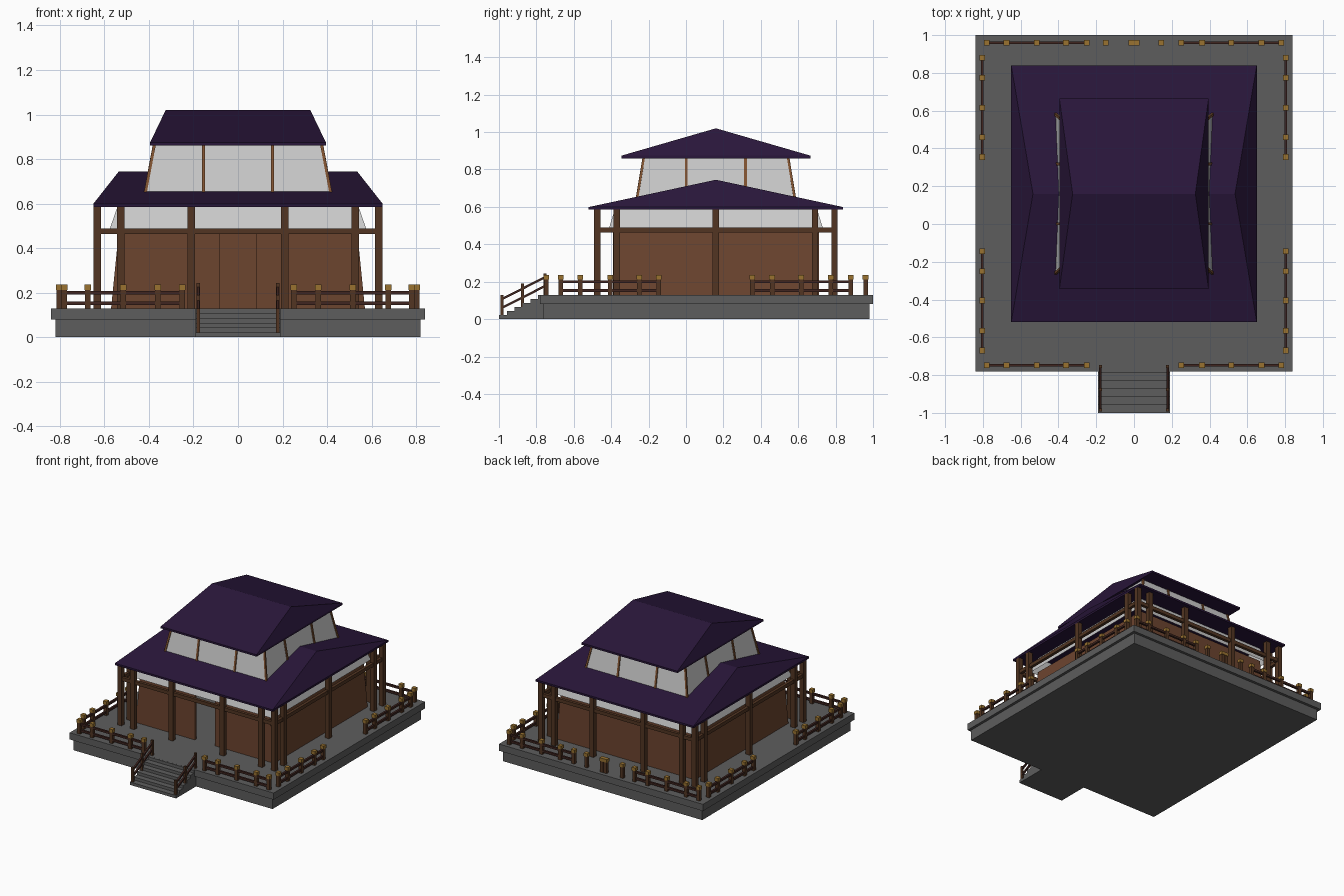
import bpy
from mathutils import Vector

if "Cube" in bpy.data.objects:
    bpy.data.objects.remove(bpy.data.objects["Cube"])

CY = 0.16  # centre of the building in y


def material(name, rgb):
    m = bpy.data.materials.new(name)
    m.diffuse_color = (*rgb, 1)
    m.use_nodes = True
    m.node_tree.nodes["Principled BSDF"].inputs["Base Color"].default_value = m.diffuse_color
    return m


STONE = material("stone", (0.11, 0.11, 0.11))
PLASTER = material("plaster", (0.6, 0.6, 0.6))
PANEL = material("wood_panel", (0.15, 0.058, 0.028))
WOOD = material("dark_wood", (0.085, 0.036, 0.016))
RAIL = material("rail_wood", (0.05, 0.018, 0.014))
TRIM = material("light_wood", (0.22, 0.085, 0.03))
GOLD = material("gold", (0.32, 0.17, 0.03))
TILE = material("roof_tile", (0.022, 0.008, 0.042))


def mesh(name, verts, faces, mat):
    me = bpy.data.meshes.new(name)
    me.from_pydata(verts, [], faces)
    me.materials.append(mat)
    ob = bpy.data.objects.new(name, me)
    bpy.context.collection.objects.link(ob)
    return ob


def rect(x0, x1, y0, y1, z):
    return [(x0, y0, z), (x1, y0, z), (x1, y1, z), (x0, y1, z)]


def loft(name, loops, mat, caps=True):
    """Stack of four-point loops joined by quads."""
    verts = [v for loop in loops for v in loop]
    faces = [(4 * k + i, 4 * k + (i + 1) % 4, 4 * k + 4 + (i + 1) % 4, 4 * k + 4 + i)
             for k in range(len(loops) - 1) for i in range(4)]
    if caps:
        n = len(verts)
        faces += [(3, 2, 1, 0), (n - 4, n - 3, n - 2, n - 1)]
    return mesh(name, verts, faces, mat)


def box(name, x0, x1, y0, y1, z0, z1, mat):
    return loft(name, [rect(x0, x1, y0, y1, z0), rect(x0, x1, y0, y1, z1)], mat)


def post(name, x, y, z0, z1, w, mat):
    h = w / 2
    return box(name, x - h, x + h, y - h, y + h, z0, z1, mat)


def bar(name, a, b, w, mat):
    """Square bar between two points."""
    a, b = Vector(a), Vector(b)
    d = (b - a).normalized()
    s = d.cross(Vector((0, 0, 1)) if abs(d.z) < 0.9 else Vector((0, 1, 0))).normalized() * w / 2
    u = s.cross(d)
    ring = [-s - u, s - u, s + u, -s + u]
    return loft(name, [[a + r for r in ring], [b + r for r in ring]], mat)


def roof(name, hx, hy, z0, ridge, z1):
    lip = 0.014
    verts = rect(-hx, hx, CY - hy, CY + hy, z0) + rect(-hx, hx, CY - hy, CY + hy, z0 + lip)
    verts += [(-ridge, CY, z1), (ridge, CY, z1)]
    faces = [(3, 2, 1, 0)] + [(i, (i + 1) % 4, 4 + (i + 1) % 4, 4 + i) for i in range(4)]
    faces += [(4, 5, 9, 8), (5, 6, 9), (6, 7, 8, 9), (7, 4, 8)]
    return mesh(name, verts, faces, TILE)


# Stone platform and stairs
box("base_lower", -0.82, 0.82, -0.765, 0.98, 0, 0.08, STONE)
box("base_upper", -0.84, 0.84, -0.78, 1.0, 0.08, 0.13, STONE)
for i in range(6):
    box("step", -0.19, 0.19, -1.0 + 0.042 * i, -0.76, 0.0216 * i, 0.0216 * (i + 1), STONE)

# Wooden walls with an open doorway in front
for s in (-1, 1):
    side = [[(s * x, y, z) for x, y in ((xo, -0.39), (xo, 0.71), (xo - 0.02, 0.71), (xo - 0.02, -0.39))]
            for xo, z in ((0.57, 0.13), (0.535, 0.48))]
    loft("side_wall", side, PANEL)
    y0, y1 = -0.39, -0.37
    front = [[(s * 0.083, y0, z), (s * x, y0, z), (s * x, y1, z), (s * 0.083, y1, z)]
             for x, z in ((0.57, 0.13), (0.535, 0.48))]
    loft("front_wall", front, PANEL)
loft("back_wall", [rect(-0.57, 0.57, 0.69, 0.71, 0.13), rect(-0.535, 0.535, 0.69, 0.71, 0.48)], PANEL)

# Plaster bands of both storeys
loft("clerestory", [rect(-0.58, 0.58, CY - 0.575, CY + 0.575, 0.475),
                    rect(-0.54, 0.54, CY - 0.54, CY + 0.54, 0.59)], PLASTER, False)
loft("upper_walls", [rect(-0.418, 0.418, CY - 0.423, CY + 0.423, 0.64),
                     rect(-0.375, 0.375, CY - 0.385, CY + 0.385, 0.865)], PLASTER, False)

# Leaning trim on the upper storey
for s in (-1, 1):
    for t in (-1, 1):
        bar("upper_corner", (s * 0.416, CY + t * 0.421, 0.65), (s * 0.376, CY + t * 0.386, 0.862), 0.013, TRIM)
        bar("upper_stud", (s * 0.155, CY + t * 0.421, 0.65), (s * 0.155, CY + t * 0.386, 0.862), 0.014, TRIM)
        bar("upper_side_stud", (s * 0.416, CY + t * 0.158, 0.65), (s * 0.376, CY + t * 0.158, 0.862), 0.014, TRIM)

# Roofs
roof("lower_roof", 0.65, 0.68, 0.585, 0.535, 0.745)
roof("upper_roof", 0.395, 0.505, 0.86, 0.325, 1.02)

# Veranda posts and tie beams
PX, PY = 0.632, 0.634
for t in (-1, 1):
    for x in (-PX, -0.527, -0.21, 0.21, 0.527, PX):
        post("veranda_post", x, CY + t * PY, 0.13, 0.597, 0.034, WOOD)
    for dy in (-0.53, 0, 0.53):
        post("side_post", t * PX, CY + dy, 0.13, 0.597, 0.034, WOOD)
    box("tie_beam", -0.645, 0.645, CY + t * PY - 0.011, CY + t * PY + 0.011, 0.463, 0.489, WOOD)
    box("side_tie_beam", t * PX - 0.011, t * PX + 0.011, CY - 0.65, CY + 0.65, 0.463, 0.489, WOOD)


# Terrace railing
def rail_post(x, y):
    post("rail_post", x, y, 0.13, 0.212, 0.024, WOOD)
    post("rail_cap", x, y, 0.212, 0.236, 0.03, GOLD)


for s in (-1, 1):
    for y in (-0.748, 0.96):
        for x in (0.25, 0.36, 0.515, 0.675, 0.78):
            rail_post(s * x, y)
        for z in (0.153, 0.2):
            bar("rail", (s * 0.24, y, z), (s * 0.79, y, z), 0.015, RAIL)
    for t in (-1, 1):
        for d in (0.25, 0.355, 0.51, 0.67, 0.775):
            rail_post(s * 0.803, 0.105 + t * d)
        for z in (0.153, 0.2):
            bar("side_rail", (s * 0.803, 0.105 + t * 0.24, z), (s * 0.803, 0.105 + t * 0.785, z), 0.015, RAIL)
for x in (-0.15, -0.015, 0.015, 0.145):
    rail_post(x, 0.96)

# Stair railing
for s in (-1, 1):
    for y, z0, z1 in ((-0.985, 0.015, 0.128), (-0.875, 0.06, 0.19), (-0.755, 0.125, 0.243)):
        post("stair_post", s * 0.178, y, z0, z1, 0.016, WOOD)
    for z in (0.06, 0.107):
        bar("stair_rail", (s * 0.178, -0.985, z), (s * 0.178, -0.755, z + 0.116), 0.012, RAIL)

# Make all normals point consistently outward
import bmesh
for ob in bpy.data.objects:
    bm = bmesh.new()
    bm.from_mesh(ob.data)
    bmesh.ops.recalc_face_normals(bm, faces=bm.faces)
    bm.to_mesh(ob.data)
    bm.free()
